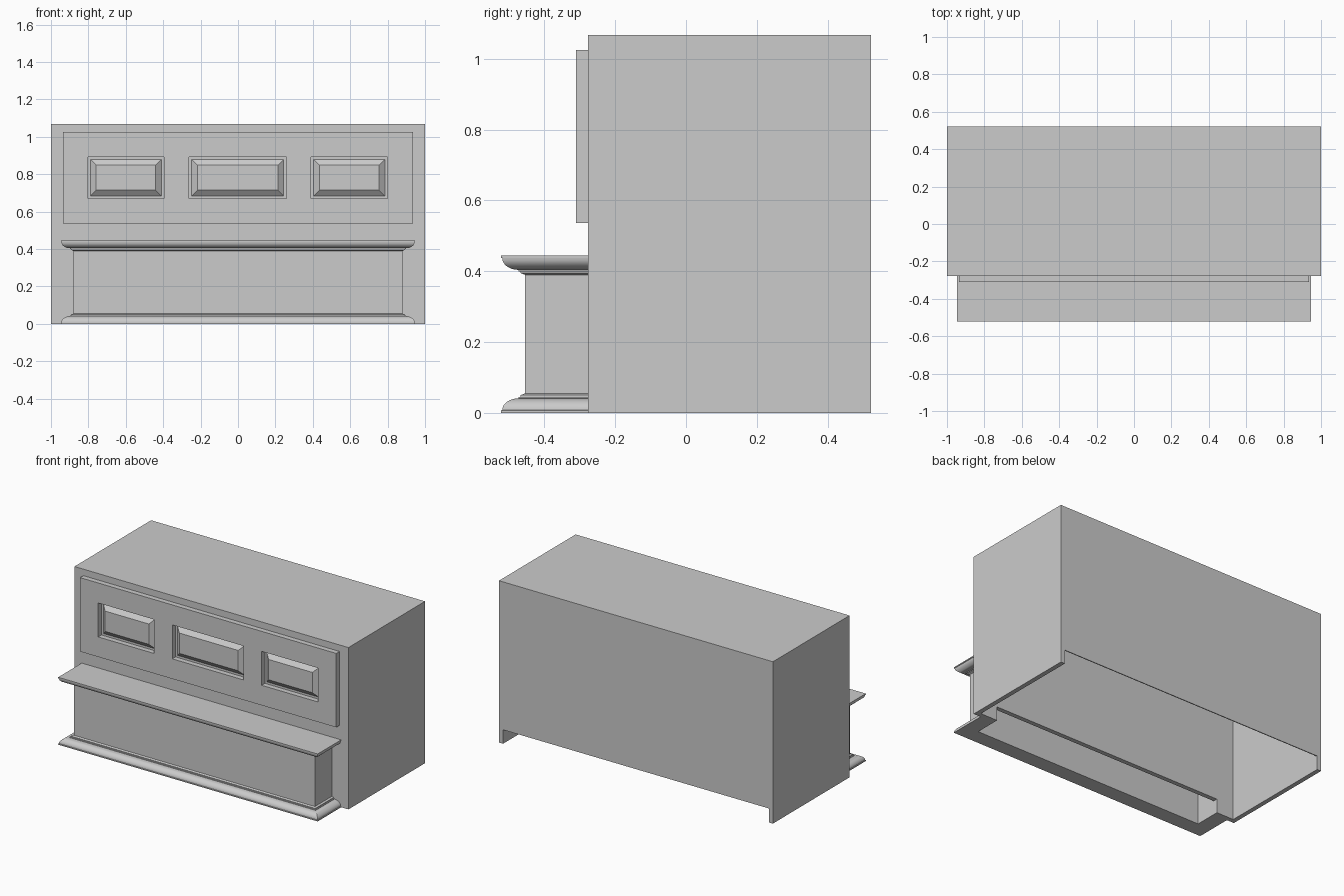
import bpy, bmesh, math

if "Cube" in bpy.data.objects:
    bpy.data.objects.remove(bpy.data.objects["Cube"], do_unlink=True)

# Single flat grey
grey = bpy.data.materials.new("plain grey")
grey.use_nodes = True
GREY = (0.6, 0.6, 0.6, 1)
grey.diffuse_color = GREY
grey.node_tree.nodes["Principled BSDF"].inputs["Base Color"].default_value = GREY


def make(name, verts, faces):
    mesh = bpy.data.meshes.new(name)
    mesh.from_pydata(verts, [], faces)
    bm = bmesh.new()
    bm.from_mesh(mesh)
    bmesh.ops.recalc_face_normals(bm, faces=bm.faces)
    bm.to_mesh(mesh)
    bm.free()
    mesh.materials.append(grey)
    ob = bpy.data.objects.new(name, mesh)
    bpy.context.collection.objects.link(ob)
    return ob


def box(name, x0, x1, y0, y1, z0, z1):
    verts = [(x, y, z) for x in (x0, x1) for y in (y0, y1) for z in (z0, z1)]
    return make(name, verts, [(0, 1, 3, 2), (4, 6, 7, 5), (0, 4, 5, 1),
                              (2, 3, 7, 6), (0, 2, 6, 4), (1, 5, 7, 3)])


def cut(ob, *size):
    cutter = box("cutter", *size)
    cutter.hide_render = True
    mod = ob.modifiers.new("cut", 'BOOLEAN')
    mod.operation = 'DIFFERENCE'
    mod.solver = 'EXACT'
    mod.object = cutter
    bpy.context.view_layer.objects.active = ob
    bpy.ops.object.modifier_apply(modifier=mod.name)
    bpy.data.objects.remove(cutter, do_unlink=True)


FRONT, BACK = -0.277, 0.522

# Hollow cabinet, open underneath, with toe notches at back and front
body = box("cabinet_body", -1, 1, FRONT, BACK, 0, 1.068)
cut(body, -0.97, 0.97, FRONT + 0.03, BACK - 0.006, -0.1, 1.038)
cut(body, -0.97, 0.97, BACK - 0.05, BACK + 0.1, -0.1, 0.092)
cut(body, -0.845, 0.845, FRONT - 0.1, FRONT + 0.06, -0.1, 0.092)

# Upper front frame with three openings, each holding a raised field
frame = box("front_frame", -0.935, 0.935, -0.311, FRONT, 0.537, 1.025)
Z0, Z1 = 0.669, 0.893
openings = {"left": (0.39, 0.80), "centre": (-0.262, 0.258), "right": (-0.803, -0.395)}
for side, (x0, x1) in openings.items():
    cut(frame, x0, x1, -0.4, FRONT + 0.05, Z0, Z1)
    verts = []
    for inset, y in ((0.014, FRONT), (0.045, -0.302)):
        verts += [(x0 + inset, y, Z0 + inset), (x1 - inset, y, Z0 + inset),
                  (x1 - inset, y, Z1 - inset), (x0 + inset, y, Z1 - inset)]
    faces = [(i, (i + 1) % 4, (i + 1) % 4 + 4, i + 4) for i in range(4)]
    make("raised_field_" + side, verts, faces + [(4, 5, 6, 7), (3, 2, 1, 0)])

# Lower front box: one moulded profile (outward offset, height) swept round three sides
TOP = 0.445
base = [(0.067, 0), (0.067, 0.007)]
for i in range(9):
    a = math.radians(90 * i / 8)
    base.append((0.018 + 0.046 * math.cos(a), 0.008 + 0.033 * math.sin(a)))
base += [(0.018, 0.045), (0.012, 0.045), (0.012, 0.05), (0, 0.055)]
profile = [(-0.035, 0.41), (-0.035, 0)] + base + [(d, TOP - z) for d, z in reversed(base)]
verts, faces = [], []
for d, z in profile:
    x, y = 0.88 + d, -0.455 - d
    verts += [(-x, FRONT, z), (-x, y, z), (x, y, z), (x, FRONT, z)]
for r in range(len(profile) - 1):
    for c in range(3):
        a = r * 4 + c
        faces.append((a, a + 1, a + 5, a + 4))
n = len(verts)
faces += [(n - 4, n - 3, n - 2, n - 1), (0, 1, 2, 3)]
ledge = make("moulded_lower_front", verts, faces)

# Smooth the curved moulding only
bpy.ops.object.select_all(action='DESELECT')
ledge.select_set(True)
bpy.context.view_layer.objects.active = ledge
bpy.ops.object.shade_smooth_by_angle(angle=math.radians(25))
